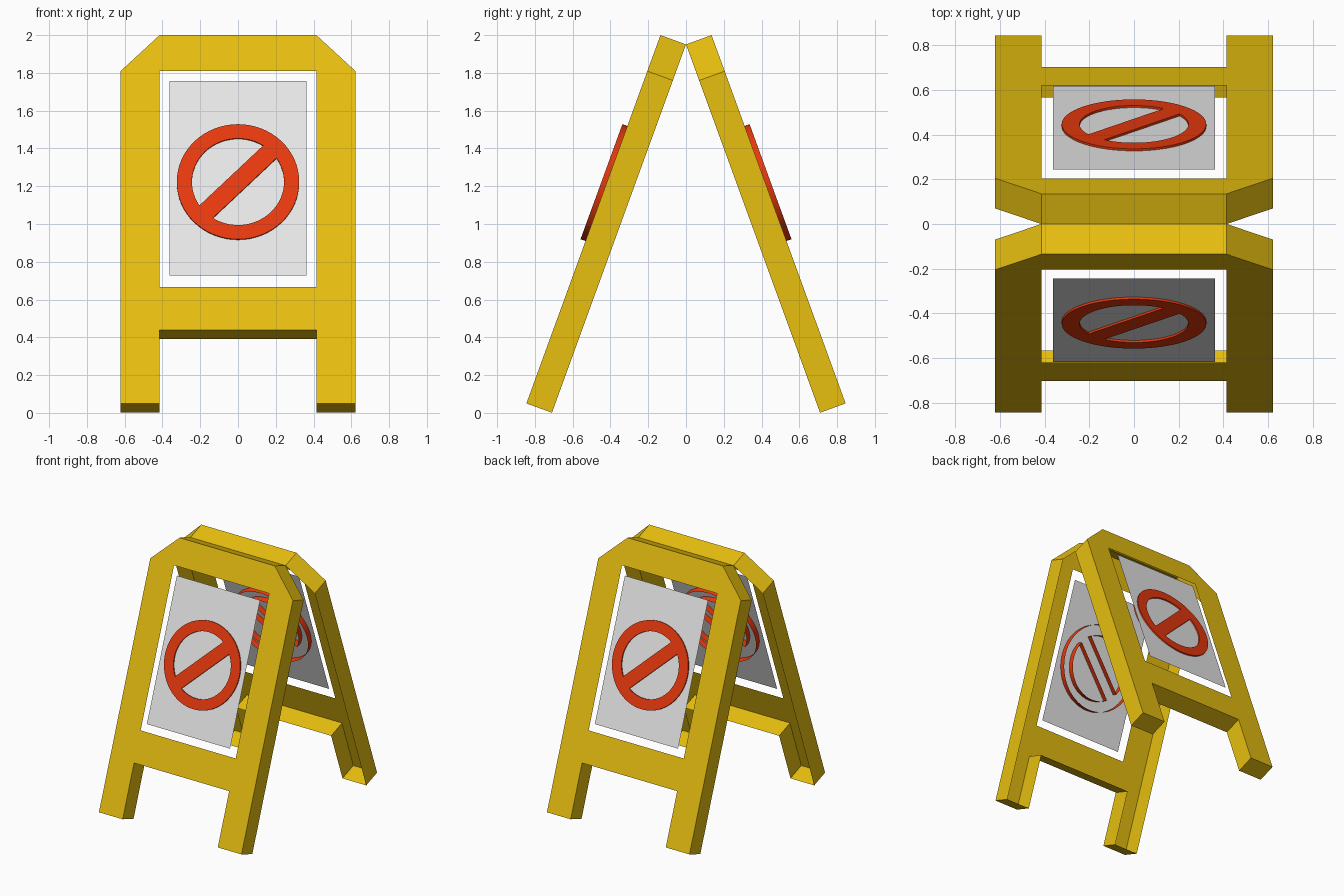
import bpy, bmesh, math
from mathutils import Matrix

if "Cube" in bpy.data.objects:
    bpy.data.objects.remove(bpy.data.objects["Cube"])

TILT = math.radians(20)
THICK = 0.144
RIDGE_Z = 2.0 - THICK * math.sin(TILT)


def material(name, rgb):
    m = bpy.data.materials.new(name)
    m.diffuse_color = (*rgb, 1)
    m.use_nodes = True
    m.node_tree.nodes["Principled BSDF"].inputs["Base Color"].default_value = m.diffuse_color
    return m


YELLOW = material("yellow", (0.8, 0.52, 0.005))
WHITE = material("off_white", (0.8, 0.8, 0.8))
RED = material("red", (0.8, 0.04, 0.004))


def extrude(bm, depth):
    """Raise flat faces along local z into a shell that is open at the back."""
    faces = bm.faces[:]
    res = bmesh.ops.extrude_face_region(bm, geom=faces)
    verts = [g for g in res["geom"] if isinstance(g, bmesh.types.BMVert)]
    bmesh.ops.translate(bm, verts=verts, vec=(0, 0, depth))
    old = [f for f in faces if f.is_valid]
    if old:
        bmesh.ops.delete(bm, geom=old, context="FACES")
    bmesh.ops.recalc_face_normals(bm, faces=bm.faces[:])
    if any(f.normal.z < -0.5 for f in bm.faces):
        bmesh.ops.reverse_faces(bm, faces=bm.faces[:])


def finish(bm, name, mat, world):
    me = bpy.data.meshes.new(name)
    bm.to_mesh(me)
    bm.free()
    me.materials.append(mat)
    ob = bpy.data.objects.new(name, me)
    bpy.context.collection.objects.link(ob)
    ob.matrix_world = world
    return ob


def flat(polys, z=0.0):
    bm = bmesh.new()
    for poly in polys:
        bm.faces.new([bm.verts.new((x, y, z)) for x, y in poly])
    bmesh.ops.remove_doubles(bm, verts=bm.verts[:], dist=1e-5)
    return bm


def frame(name, world):
    # hollow moulded frame: front face and outer rim, plain window opening
    xi, xo, end = 0.415, 0.622, -2.075
    top, rail_hi, rail_lo = -0.203, -1.42, -1.66
    leg = [(xi, 0), (xi, top), (xi, rail_hi), (xi, rail_lo), (xi, end), (xo, end), (xo, top)]
    bars = [[(-xi, a), (-xi, b), (xi, b), (xi, a)] for a, b in ((0, top), (rail_hi, rail_lo))]
    bm = flat([leg, [(-x, y) for x, y in reversed(leg)]] + bars)
    extrude(bm, THICK)
    window = []
    for f in bm.faces:
        c = f.calc_center_median()
        if (abs(f.normal.z) < 0.5 and abs(c.x) < xi + 0.01
                and rail_hi - 0.01 < c.y < top + 0.01):
            window.append(f)
    bmesh.ops.delete(bm, geom=window, context="FACES")
    finish(bm, name, YELLOW, world)


def sign_plate(name, world):
    bm = flat([[(-0.363, -1.36), (0.363, -1.36), (0.363, -0.266), (-0.363, -0.266)]],
              THICK + 0.018)
    finish(bm, name, WHITE, world)


def symbol(name, world):
    # ring with a diagonal bar, open at the back
    ro, ri, half, cy = 0.324, 0.244, 0.05, -0.836
    phi = math.asin(half / ri)
    angles, bar = [], []
    for k in range(2):
        mid = math.radians(45) + k * math.pi
        cap = [mid - phi + 2 * phi * i / 4 for i in range(5)]
        bar += cap
        angles += cap[:-1]
        angles += [mid + phi + (math.pi - 2 * phi) * i / 28 for i in range(28)]

    def p(r, a):
        return (r * math.cos(a), cy + r * math.sin(a))

    polys = [[p(ri, a), p(ro, a), p(ro, b), p(ri, b)]
             for a, b in zip(angles, angles[1:] + angles[:1])]
    polys.append([p(ri, a) for a in bar])
    bm = flat(polys, THICK - 0.025)
    extrude(bm, 0.053)
    ob = finish(bm, name, RED, world)
    bpy.ops.object.select_all(action="DESELECT")
    ob.select_set(True)
    bpy.context.view_layer.objects.active = ob
    bpy.ops.object.shade_smooth_by_angle(angle=math.radians(30))


# two identical panels leaning together, the back one turned half way round
lean = Matrix.Translation((0, 0, RIDGE_Z)) @ Matrix.Rotation(math.pi / 2 - TILT, 4, "X")
for side, turn in (("front", 0), ("back", math.pi)):
    world = Matrix.Rotation(turn, 4, "Z") @ lean
    frame(side + "_frame", world)
    sign_plate(side + "_sign_plate", world)
    symbol(side + "_prohibition_symbol", world)
